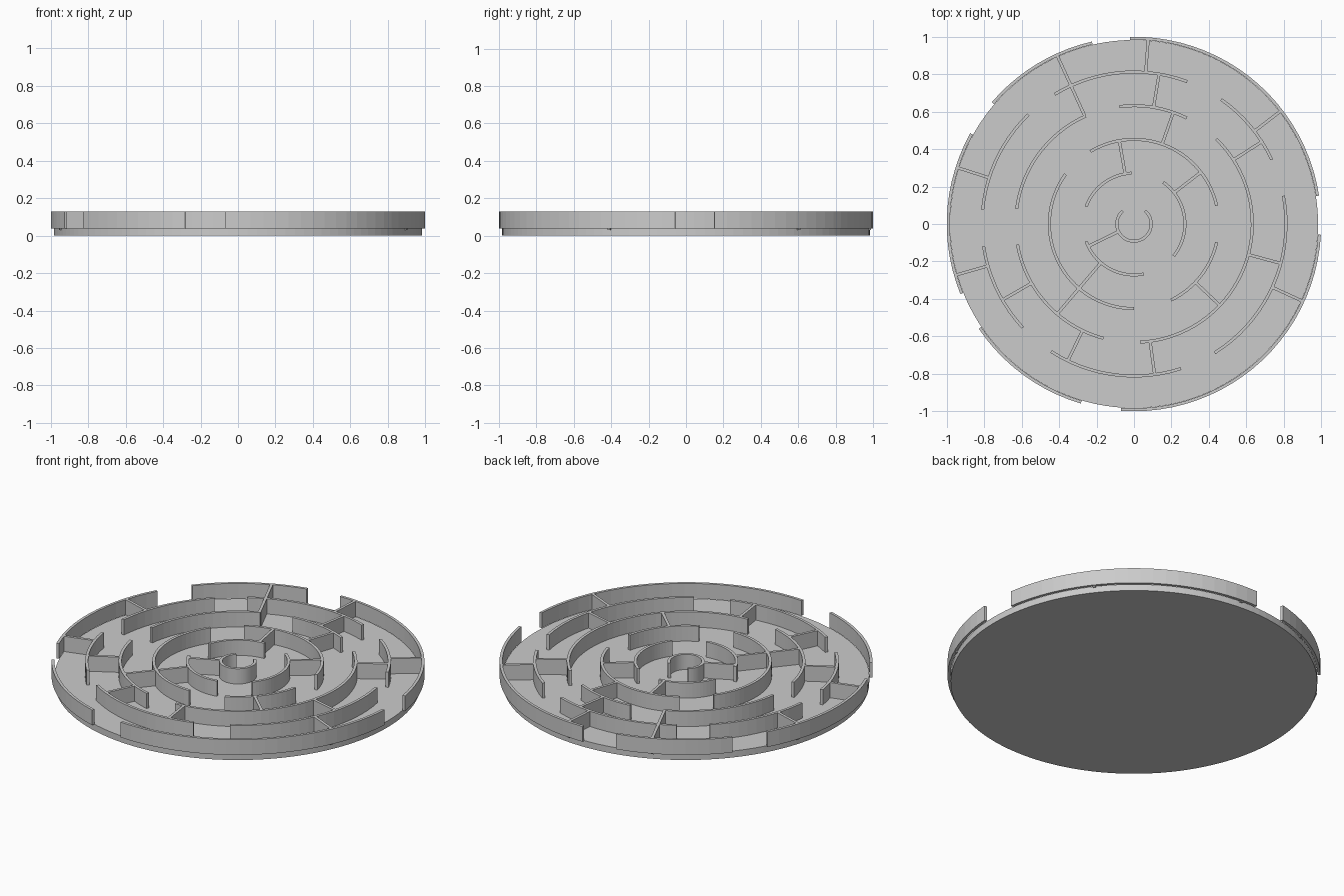
import bpy
import bmesh
from math import cos, sin, radians, ceil

cube = bpy.data.objects.get("Cube")
if cube:
    bpy.data.objects.remove(cube)

GREY = (0.6, 0.6, 0.6, 1)
FLOOR, TOP = 0.038, 0.128        # base top and wall top
THICK = 0.016                    # wall thickness
SPACING, INNER = 0.18, 0.10      # ring pitch and smallest ring

mat = bpy.data.materials.new("light grey")
mat.use_nodes = True
mat.diffuse_color = GREY
mat.node_tree.nodes["Principled BSDF"].inputs["Base Color"].default_value = GREY


def finish(bm, name):
    bmesh.ops.recalc_face_normals(bm, faces=bm.faces)
    mesh = bpy.data.meshes.new(name)
    bm.to_mesh(mesh)
    bm.free()
    mesh.materials.append(mat)
    obj = bpy.data.objects.new(name, mesh)
    bpy.context.collection.objects.link(obj)
    return obj


def outer_radius(ring):
    return INNER + SPACING * ring


def add_arc(bm, radius, start, end):
    """Curved wall of rectangular section swept from start to end degrees."""
    steps = max(2, ceil((end - start) / 4))
    sections = []
    for i in range(steps + 1):
        a = radians(start + (end - start) * i / steps)
        corners = [(radius, FLOOR), (radius, TOP), (radius - THICK, TOP), (radius - THICK, FLOOR)]
        sections.append([bm.verts.new((r * cos(a), r * sin(a), z)) for r, z in corners])
    for s, t in zip(sections, sections[1:]):
        for k in range(4):
            n = (k + 1) % 4
            bm.faces.new((s[k], s[n], t[n], t[k]))
    bm.faces.new(sections[0])
    bm.faces.new(sections[-1])


def add_spoke(bm, ring, angle, span=1):
    """Straight radial wall from one ring out to a later one."""
    r0 = outer_radius(ring) - THICK / 2
    r1 = outer_radius(ring + span) - THICK / 2
    a = radians(angle)
    ends = []
    for r in (r0, r1):
        section = []
        for side, z in ((-1, FLOOR - 0.007), (1, FLOOR - 0.007), (1, TOP), (-1, TOP)):
            w = side * THICK / 2
            section.append(bm.verts.new((r * cos(a) - w * sin(a), r * sin(a) + w * cos(a), z)))
        ends.append(section)
    s, t = ends
    for k in range(4):
        n = (k + 1) % 4
        bm.faces.new((s[k], s[n], t[n], t[k]))
    bm.faces.new(s)
    bm.faces.new(t)


# Round base plate
bm = bmesh.new()
bmesh.ops.create_cone(bm, cap_ends=True, segments=120, radius1=0.983, radius2=0.983, depth=FLOOR)
bmesh.ops.translate(bm, verts=bm.verts, vec=(0, 0, FLOOR / 2))
finish(bm, "base_plate")

# Concentric walls, innermost ring first, as start and end angles
rings = [
    [(131, 410)],
    [(93, 160), (-39, 55), (200, 281)],
    [(12.5, 121), (144, 270), (-64, -12.5)],
    [(63.5, 97), (-87, 46), (114, 172.5), (190, 255)],
    [(69.5, 121.5), (25, 55), (-58, 10.7), (134, 174.5), (188.5, 223), (237, 288)],
    [(8.7, 91.3), (-94, -3.3), (214, 253.5), (151, 202), (103, 139.4)],
]
for ring, arcs in enumerate(rings):
    bm = bmesh.new()
    for start, end in arcs:
        add_arc(bm, outer_radius(ring), start, end)
    finish(bm, f"ring_wall_{ring + 1}")

# Radial walls, as inner ring and angles
spokes = [
    [206],
    [100, 37.8, 229.5],
    [229.5, 70.6, -43.5],
    [80.5, 114.5, 32.8, -15, 210, 244.2, -82.2],
    [85.6, 114.5, 37.6, -24.6, 162.3, 196],
]
for ring, angles in enumerate(spokes):
    bm = bmesh.new()
    for angle in angles:
        add_spoke(bm, ring, angle)
    finish(bm, f"radial_walls_{ring + 1}")
